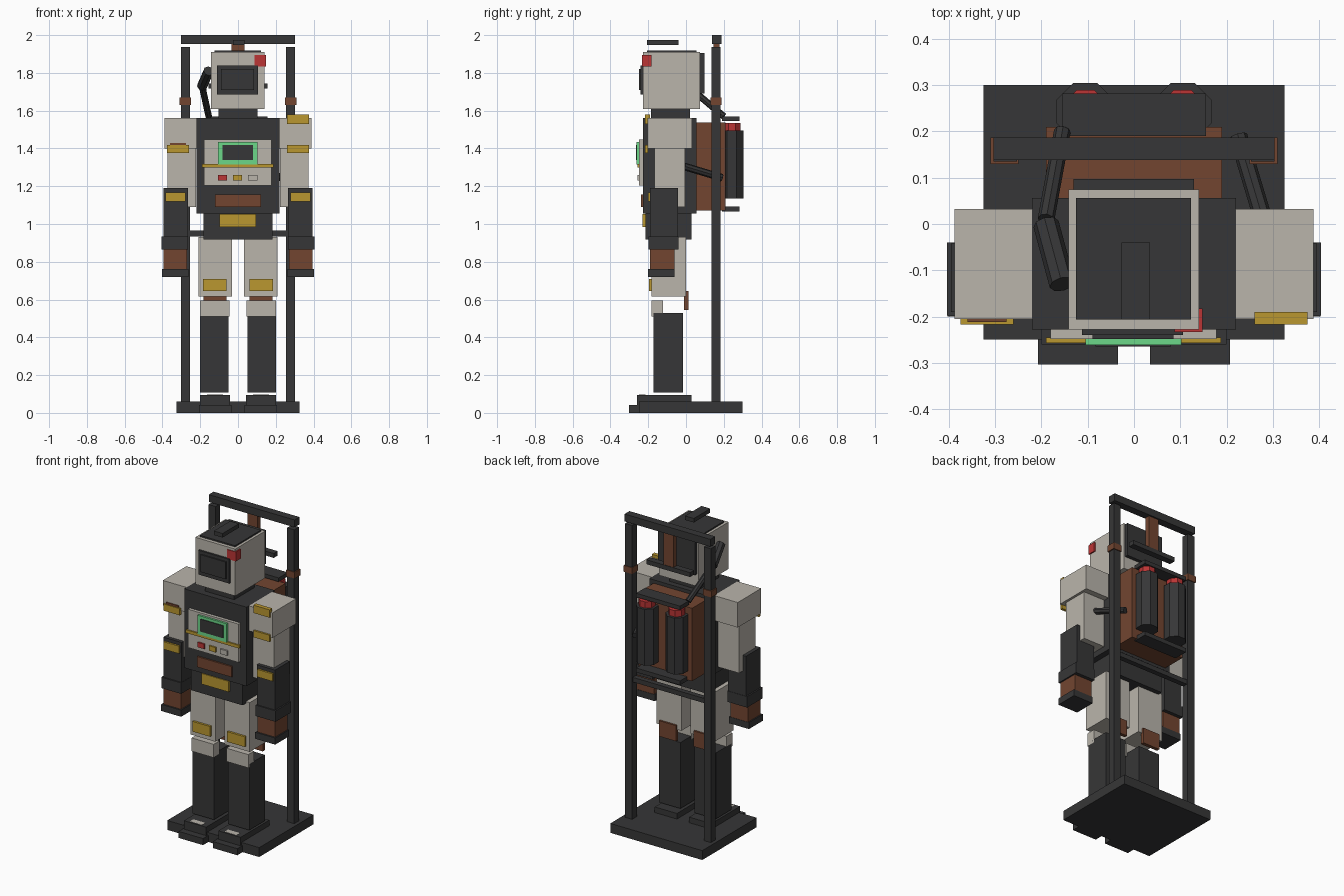
import bpy
from mathutils import Vector


def material(name, rgb):
    m = bpy.data.materials.new(name)
    m.diffuse_color = (*rgb, 1)
    return m


LIGHT = material("warm grey", (0.49, 0.46, 0.41))
DARK = material("charcoal", (0.037, 0.037, 0.038))
BROWN = material("leather brown", (0.17, 0.06, 0.03))
YELLOW = material("mustard", (0.49, 0.31, 0.03))
RED = material("red", (0.50, 0.035, 0.035))
GREEN = material("screen green", (0.15, 0.68, 0.25))


def finish(name, mat):
    o = bpy.context.object
    o.name = name
    o.data.materials.append(mat)
    return o


def box(name, mat, x, y, z):
    """Box from (min, max) ranges."""
    bpy.ops.mesh.primitive_cube_add(size=1, location=[(a + b) / 2 for a, b in (x, y, z)])
    o = finish(name, mat)
    o.scale = [b - a for a, b in (x, y, z)]
    return o


def pair(name, mat, x, y, z):
    """Box and its mirror image across x = 0."""
    box("right_" + name, mat, x, y, z)
    box("left_" + name, mat, (-x[1], -x[0]), y, z)


def rod(name, mat, a, b, radius, sides=8, turn=0):
    a, b = Vector(a), Vector(b)
    bpy.ops.mesh.primitive_cylinder_add(vertices=sides, radius=radius, depth=(b - a).length,
                                        location=(a + b) / 2)
    o = finish(name, mat)
    q = (b - a).to_track_quat('Z', 'Y')
    o.rotation_euler = q.to_euler() if not turn else (0, 0, turn)
    return o


# Display stand
box("stand_base", DARK, (-.325, .325), (-.25, .30), (0, .06))
pair("stand_post", DARK, (.253, .303), (.135, .182), (.06, 1.938))
pair("post_clamp", BROWN, (.25, .31), (.13, .187), (1.63, 1.67))
box("stand_top_beam", DARK, (-.303, .303), (.138, .187), (1.953, 2.0))
box("stand_cross_bar", DARK, (-.26, .26), (.142, .175), (.935, .965))
box("head_hanger", BROWN, (-.035, .035), (.145, .177), (1.73, 1.955))
box("head_rest_bar", DARK, (-.155, .155), (.14, .18), (1.717, 1.745))

# Feet and legs
pair("toe", DARK, (.035, .207), (-.303, -.2), (0, .042))
pair("foot", DARK, (.043, .2), (-.26, .03), (.042, .096))
pair("toe_cap", LIGHT, (.08, .165), (-.25, -.215), (.09, .097))
pair("shin", DARK, (.05, .2), (-.172, -.015), (.108, .53))
pair("knee_guard", LIGHT, (.045, .2), (-.182, -.122), (.51, .595))
pair("knee_strap", BROWN, (.062, .182), (-.01, .012), (.545, .645))
pair("thigh", LIGHT, (.033, .21), (-.182, 0), (.615, .93))
pair("thigh_pad", YELLOW, (.06, .185), (-.196, -.18), (.645, .71))

# Torso
box("pelvis", DARK, (-.183, .183), (-.215, .03), (.918, 1.06))
box("belt_buckle", YELLOW, (-.098, .095), (-.23, -.21), (.985, 1.053))
box("torso", DARK, (-.22, .22), (-.228, .056), (1.055, 1.56))
box("belly_plate", BROWN, (-.123, .121), (-.238, -.22), (1.09, 1.157))
box("chest_panel", LIGHT, (-.18, .178), (-.248, -.22), (1.203, 1.448))
box("chest_bar", YELLOW, (-.19, .188), (-.257, -.245), (1.298, 1.318))
box("screen_frame", GREEN, (-.105, .103), (-.261, -.24), (1.315, 1.435))
box("screen_glass", DARK, (-.083, .08), (-.265, -.258), (1.338, 1.418))
for name, mat, x in (("first", RED, -.082), ("second", YELLOW, -.002), ("third", LIGHT, .078)):
    box(name + "_button", mat, (x - .024, x + .024), (-.258, -.245), (1.229, 1.26))

# Head
box("neck", DARK, (-.103, .103), (-.185, .02), (1.555, 1.615))
box("head", LIGHT, (-.142, .14), (-.228, .075), (1.61, 1.91))
box("head_top_plate", DARK, (-.125, .123), (-.206, .056), (1.905, 1.919))
box("head_crest", DARK, (-.027, .035), (-.206, -.04), (1.947, 1.973))
box("head_back_plate", DARK, (-.131, .13), (.07, .097), (1.69, 1.905))
box("visor", DARK, (-.112, .106), (-.24, -.22), (1.685, 1.84))
box("visor_lens", DARK, (-.09, .085), (-.248, -.235), (1.71, 1.82))
box("head_lamp", RED, (.087, .148), (-.233, -.182), (1.835, 1.895))

# Arms
pair("shoulder", LIGHT, (.22, .388), (-.205, .032), (1.4, 1.56))
pair("upper_arm", LIGHT, (.222, .372), (-.168, -.005), (1.09, 1.41))
pair("forearm", DARK, (.266, .395), (-.19, -.042), (.9, 1.19))
pair("wrist_cuff", DARK, (.264, .404), (-.198, -.04), (.865, .935))
pair("hand", BROWN, (.27, .395), (-.19, -.062), (.757, .868))
pair("fingers", DARK, (.262, .403), (-.2, -.06), (.72, .762))
pair("shoulder_pad", YELLOW, (.26, .375), (-.217, -.2), (1.375, 1.418))
pair("forearm_pad", YELLOW, (.277, .384), (-.202, -.185), (1.12, 1.168))
box("right_shoulder_tab", YELLOW, (.26, .375), (-.217, -.19), (1.53, 1.58))
box("left_shoulder_strap", BROWN, (-.36, -.275), (-.212, -.2), (1.415, 1.43))

# Backpack with two gas tanks
box("backpack", BROWN, (-.19, .19), (.05, .21), (1.072, 1.538))
box("tank_top_bar", DARK, (-.155, .155), (.19, .282), (1.545, 1.57))
box("tank_bottom_bar", DARK, (-.155, .155), (.19, .282), (1.065, 1.092))
for side, x in (("right", .105), ("left", -.105)):
    rod(side + "_tank", DARK, (x, .243, 1.135), (x, .243, 1.495), .067, 8, .3927)
    rod(side + "_tank_cap", RED, (x, .243, 1.49), (x, .243, 1.535), .05, 8, .3927)

# Hoses
rod("head_hose_upper", DARK, (-.155, -.13, 1.81), (-.19, 0, 1.73), .028)
rod("head_hose_lower", DARK, (-.19, .01, 1.73), (-.155, .2, 1.57), .018)
rod("arm_hose", DARK, (.225, .19, 1.245), (.285, -.01, 1.305), .02)
